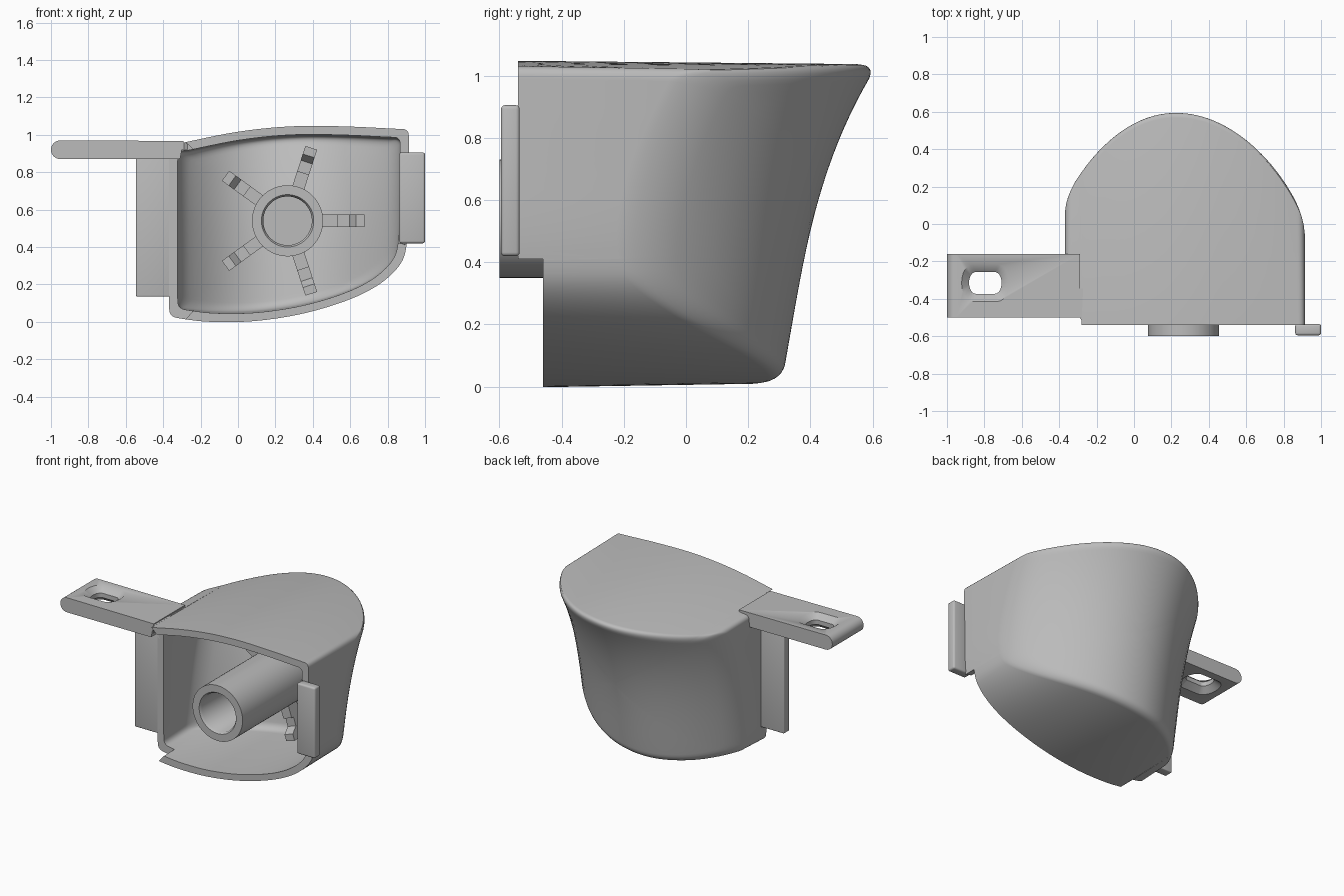
import bpy, bmesh, math
from mathutils import Vector, Matrix

if "Cube" in bpy.data.objects:
    bpy.data.objects.remove(bpy.data.objects["Cube"])

grey = bpy.data.materials.new("plain grey")
grey.use_nodes = True
GREY = (0.5, 0.5, 0.5, 1)
grey.diffuse_color = GREY
grey.node_tree.nodes["Principled BSDF"].inputs["Base Color"].default_value = GREY


def finish(name, bm, angle=35):
    bmesh.ops.recalc_face_normals(bm, faces=bm.faces[:])
    me = bpy.data.meshes.new(name)
    bm.to_mesh(me)
    bm.free()
    me.materials.append(grey)
    ob = bpy.data.objects.new(name, me)
    bpy.context.collection.objects.link(ob)
    bpy.ops.object.select_all(action='DESELECT')
    ob.select_set(True)
    bpy.context.view_layer.objects.active = ob
    bpy.ops.object.shade_smooth_by_angle(angle=math.radians(angle))
    return ob


def loft(bm, rings):
    """Skin a list of equal-length rings with quads and cap both ends."""
    vs = [[bm.verts.new(p) for p in r] for r in rings]
    n = len(vs[0])
    for a, b in zip(vs, vs[1:]):
        for i in range(n):
            j = (i + 1) % n
            bm.faces.new((a[i], a[j], b[j], b[i]))
    bm.faces.new(vs[0])
    bm.faces.new(vs[-1])


def box(name, lo, hi, bevel):
    bm = bmesh.new()
    bmesh.ops.create_cube(bm, size=1)
    for v in bm.verts:
        v.co = [(l + h) / 2 + c * (h - l) for l, h, c in zip(lo, hi, v.co)]
    bmesh.ops.bevel(bm, geom=bm.edges[:], offset=bevel, segments=3,
                    profile=0.5, affect='EDGES')
    return finish(name, bm)


# ---- hollow shell: front outline lofted back to a curved rear wall ----
def chaikin(pts):
    out = []
    for a, b in zip(pts, pts[1:] + pts[:1]):
        out += [a.lerp(b, 0.25), a.lerp(b, 0.75)]
    return out


control = [(-.37, .90), (-.365, .95), (-.30, .955), (-.27, .963), (0, 1.02), (.3, 1.05),
           (.6, 1.045), (.84, 1.032), (.913, 1.03), (.913, .96), (.913, .8), (.91, .42),
           (.87, .29), (.7, .155), (.4, .05), (.1, 0), (-.15, -.003), (-.3, .015),
           (-.365, .03), (-.37, .10), (-.37, .2), (-.37, .5)]
outline = [Vector(p) for p in control]
for _ in range(3):
    outline = chaikin(outline)

# Clean breaks where the front rim steps back
STEP_X, STEP_Z = -.28, .41
profile = []
for a, b in zip(outline, outline[1:] + outline[:1]):
    profile.append(a)
    for axis, level in ((0, STEP_X), (1, STEP_Z)):
        if (axis == 0 or a.x > .5) and (a[axis] - level) * (b[axis] - level) < 0:
            t = (level - a[axis]) / (b[axis] - a[axis])
            profile += [a.lerp(b, t - .002), a.lerp(b, t + .002)]


def front_y(p):
    if p.x < STEP_X:
        return -.345
    return -.54 if p.y > STEP_Z else -.46


def rear_y(x, z):
    if x > .2:
        u = min(1, (x - .2) / .712)
        plan = .595 * (1 - u * u) ** .75
    else:
        u = min(1, (.2 - x) / .57)
        plan = .155 + .44 * (1 - u * u) ** .78
    return plan - .29 + .195 * z - .115 * z * z + .21 * z ** 3


centre = Vector((.27, .525))
WALL = .055
distances = [0, .003, .008, .015, .025, .04, .055] + [.08 + .042 * i for i in range(11)]


def rear_rings(pts, offset, fillet, draft):
    """Shrinking rings across the rear wall, rounded over at the rim."""
    rings = []
    for d in distances:
        s = 1 - d / .525
        drop = fillet - math.sqrt(fillet ** 2 - (fillet - d) ** 2) if d < fillet else 0
        ring = [centre + Vector(((p.x - centre.x) * s, (p.y - centre.y) * s * draft))
                for p in pts]
        rings.append([(q.x, rear_y(q.x, q.y) - offset - drop, q.y) for q in ring])
    return rings


inner = [Vector((centre.x + (p.x - centre.x) * .927, centre.y + (p.y - centre.y) * .912))
         for p in profile]
outer_front = [(p.x, front_y(p), p.y) for p in profile]
inner_front = [(q.x, front_y(p), q.y) for p, q in zip(profile, inner)]
bm = bmesh.new()
loft(bm, rear_rings(inner, WALL, .05, .985)[::-1] + [inner_front, outer_front]
     + rear_rings(profile, 0, .045, .98))
finish("shell", bm, 30)

# ---- central tube with a blind bore ----
bm = bmesh.new()
lathe = [(.19, .26), (.19, -.6), (.14, -.6), (.13, -.585), (.13, .24)]
loft(bm, [[(.265 + r * math.cos(a), y, .54 + r * math.sin(a))
           for a in [math.tau * i / 64 for i in range(64)]] for r, y in lathe])
finish("tube", bm)

# ---- five stepped ribs around the tube ----
rib = [(.17, .13), (.17, .04), (.27, .04), (.27, .06), (.33, .06), (.365, .01),
       (.41, .01), (.41, .13)]
bm = bmesh.new()
for k in range(5):
    turn = Matrix.Rotation(-math.tau * k / 5, 3, 'Y')
    loft(bm, [[turn @ Vector((r, y, w)) + Vector((.265, 0, .54)) for r, y in rib]
              for w in (-.033, .033)])
finish("ribs", bm)

# ---- mounting arm with rounded end and a flared slot ----
side = [(-.29, .967), (-.31, .87)]
side += [(-.95 - .05 * math.sin(a), .92 - .05 * math.cos(a))
         for a in [math.pi * i / 12 for i in range(13)]]
bm = bmesh.new()
loft(bm, [[(x, y, z) for x, z in side] for y in (-.5, -.16)])
arm = finish("mounting_arm", bm)


def slot(z, half_len, half_wid):
    pts = []
    for sgn in (1, -1):
        for i in range(13):
            a = math.pi * (i / 12 - .5)
            pts.append((-.795 + sgn * (half_len - half_wid * .6 + half_wid * .6 * math.cos(a)),
                        -.315 + sgn * half_wid * math.sin(a), z))
    return pts


bm = bmesh.new()
loft(bm, [slot(.86, .127, .10), slot(.87, .127, .10), slot(.905, .087, .058),
          slot(.935, .087, .058), slot(.97, .127, .10), slot(.98, .127, .10)])
cutter = finish("slot_cutter", bm)
cutter.hide_render = True
mod = arm.modifiers.new("slot", 'BOOLEAN')
mod.operation, mod.object, mod.solver = 'DIFFERENCE', cutter, 'EXACT'
bpy.context.view_layer.objects.active = arm
bpy.ops.object.modifier_apply(modifier=mod.name)
bpy.data.objects.remove(cutter)

# Small chamfered shoulder joining the arm to the front rim
bm = bmesh.new()
plan = [(-.30, -.5), (-.29, -.5), (-.268, -.535), (-.268, -.345), (-.30, -.345)]
loft(bm, [[(x, y, z) for x, y in plan] for z in (.92, .96)])
finish("arm_shoulder", bm)

# ---- side flange and clip plate ----
box("side_flange", (-.545, -.345, .135), (-.34, -.285, .89), .006)
box("clip_plate", (.862, -.595, .42), (1.0, -.535, .905), .012)
